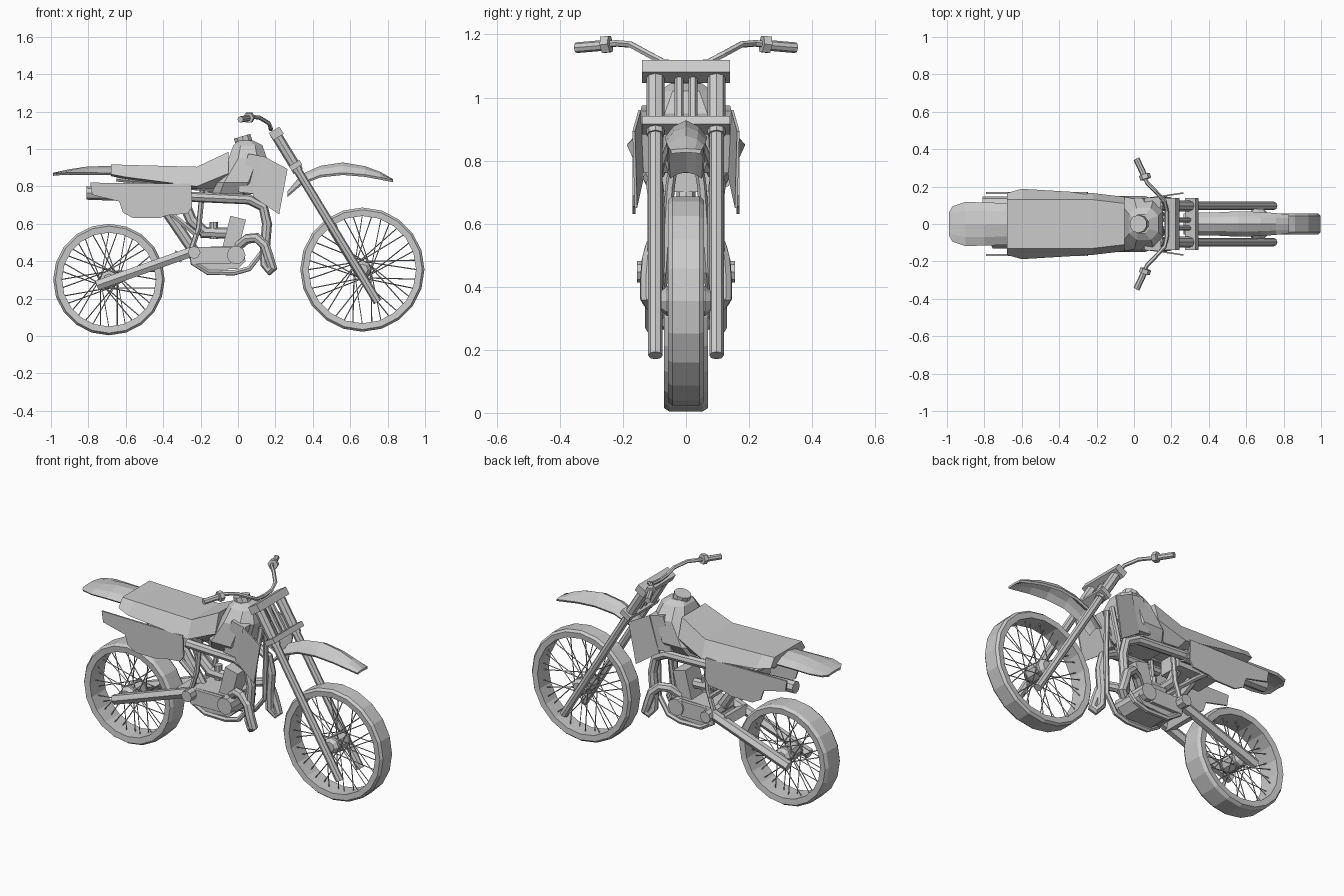
import bpy, bmesh, math
from mathutils import Matrix

if "Cube" in bpy.data.objects:
    bpy.data.objects.remove(bpy.data.objects["Cube"], do_unlink=True)


def add(name, mesh, mirror=False):
    obj = bpy.data.objects.new(name, mesh)
    bpy.context.collection.objects.link(obj)
    if mirror:
        mod = obj.modifiers.new("Mirror", "MIRROR")
        mod.use_axis = (False, True, False)
        mod.use_mirror_merge = False
    return obj


def loft(name, rings, cyclic=False, mirror=False):
    """Skin a list of equal rings, capped unless cyclic."""
    bm = bmesh.new()
    rows = [[bm.verts.new(p) for p in ring] for ring in rings]
    n = len(rows[0])
    pairs = list(zip(rows, rows[1:]))
    if cyclic:
        pairs.append((rows[-1], rows[0]))
    else:
        bm.faces.new(rows[0])
        bm.faces.new(rows[-1])
    for a, b in pairs:
        for i in range(n):
            j = (i + 1) % n
            bm.faces.new((a[i], a[j], b[j], b[i]))
    bmesh.ops.recalc_face_normals(bm, faces=bm.faces)
    mesh = bpy.data.meshes.new(name)
    bm.to_mesh(mesh)
    bm.free()
    return add(name, mesh, mirror)


def prism(name, outline, y0, y1, slope=0, mirror=False):
    """Side outline in x, z given thickness along y, optionally flared with x."""
    return loft(name, [[(x, y + slope * x, z) for x, z in outline] for y in (y0, y1)], mirror=mirror)


def tubes(name, paths, r, res=2, mirror=False):
    """Capped round tubes along polylines, turned to mesh."""
    curve = bpy.data.curves.new(name, "CURVE")
    curve.dimensions = "3D"
    curve.bevel_depth = r
    curve.bevel_resolution = res
    curve.use_fill_caps = True
    for path in paths:
        spline = curve.splines.new("POLY")
        spline.points.add(len(path) - 1)
        for point, co in zip(spline.points, path):
            point.co = (*co, 1)
    temp = bpy.data.objects.new(name + "_path", curve)
    bpy.context.collection.objects.link(temp)
    deps = bpy.context.evaluated_depsgraph_get()
    mesh = bpy.data.meshes.new_from_object(temp.evaluated_get(deps))
    bpy.data.objects.remove(temp, do_unlink=True)
    for poly in mesh.polygons:
        poly.use_smooth = False
    return add(name, mesh, mirror)


def crossbar(name, x, z, half, r, res=2):
    return tubes(name, [[(x, -half, z), (x, half, z)]], r, res)


def box(name, centre, size, tilt=0):
    bm = bmesh.new()
    bmesh.ops.create_cube(bm, size=1)
    m = Matrix.Translation(centre) @ Matrix.Rotation(tilt, 4, "Y") @ Matrix.Diagonal((*size, 1))
    bmesh.ops.transform(bm, matrix=m, verts=bm.verts)
    mesh = bpy.data.meshes.new(name)
    bm.to_mesh(mesh)
    bm.free()
    return add(name, mesh)


def fender(name, stations, thick=0.012):
    """Arched strip: each station is x, crown z, half width, edge drop."""
    rings = []
    for x, z, w, drop in stations:
        outer = [(x, w * t, z - drop * t * t) for t in (-1, -0.6, 0, 0.6, 1)]
        inner = [(x, y * 0.9, q - thick) for x, y, q in reversed(outer)]
        rings.append(outer + inner)
    return loft(name, rings)


def wheel(prefix, x, z, radius, half, depth):
    # Tyre and rim band
    section = [(radius, half * 0.75), (radius - 0.012, half), (radius - depth, half * 0.95),
               (radius - depth, -half * 0.95), (radius - 0.012, -half), (radius, -half * 0.75)]
    rings = []
    for i in range(20):
        a = math.tau * i / 20
        rings.append([(x + r * math.cos(a), y, z + r * math.sin(a)) for r, y in section])
    loft(prefix + "_tyre", rings, cyclic=True)
    # Crossed spokes, alternating hub flange and lean
    spokes = []
    for i in range(36):
        a = math.tau * i / 36
        lean = 1.2 if i % 4 < 2 else -1.2
        side = 0.045 if i % 2 else -0.045
        rim = radius - depth + 0.005
        spokes.append([(x + 0.045 * math.cos(a + lean), side, z + 0.045 * math.sin(a + lean)),
                       (x + rim * math.cos(a), side * 0.2, z + rim * math.sin(a))])
    tubes(prefix + "_spokes", spokes, 0.003, 0)
    # Hub tapering to its ends
    hub = []
    for y, r in ((-0.08, 0.03), (-0.06, 0.048), (0.06, 0.048), (0.08, 0.03)):
        hub.append([(x + r * math.cos(math.tau * k / 8), y, z + r * math.sin(math.tau * k / 8))
                    for k in range(8)])
    loft(prefix + "_hub", hub)


# Wheels
wheel("front_wheel", 0.665, 0.355, 0.332, 0.057, 0.045)
wheel("rear_wheel", -0.69, 0.302, 0.298, 0.07, 0.047)
crossbar("rear_axle", -0.7, 0.29, 0.1, 0.014, 1)

# Front fork, clamps and steering head
TILT = -math.atan2(0.545, 0.893)
tubes("fork_leg", [[(0.195, 0.097, 1.09), (0.747, 0.097, 0.182)]], 0.023, mirror=True)
tubes("fork_upper_sleeve", [[(0.195, 0.097, 1.09), (0.322, 0.097, 0.882)]], 0.029, mirror=True)
box("upper_clamp", (0.205, 0, 1.083), (0.065, 0.28, 0.045), TILT)
box("lower_clamp", (0.308, 0, 0.912), (0.065, 0.28, 0.03), TILT)
tubes("steering_stem", [[(0.195, 0.022, 1.08), (0.3, 0.022, 0.91)]], 0.014, 1, mirror=True)

# Handlebar, grips and lever mounts
bar = [(0.175, 0, 1.105), (0.175, 0.07, 1.112), (0.165, 0.12, 1.138),
       (0.115, 0.175, 1.168), (0.07, 0.22, 1.172), (0.02, 0.34, 1.16)]
tubes("handlebar", [bar], 0.011, 1, mirror=True)
tubes("grip", [[(0.052, 0.265, 1.165), (0.013, 0.348, 1.158)]], 0.017, mirror=True)
tubes("lever_mount", [[(0.063, 0.24, 1.17), (0.055, 0.265, 1.167)]], 0.03, 1, mirror=True)

# Fenders
fender("front_fender", [(0.265, 0.775, 0.055, 0.02), (0.34, 0.865, 0.06, 0.045),
                        (0.44, 0.91, 0.062, 0.05), (0.56, 0.928, 0.068, 0.055),
                        (0.68, 0.908, 0.064, 0.045), (0.76, 0.878, 0.058, 0.03),
                        (0.83, 0.838, 0.05, 0.004)])
fender("rear_fender", [(-0.99, 0.872, 0.06, 0.004), (-0.97, 0.877, 0.095, 0.006),
                       (-0.9, 0.892, 0.118, 0.018), (-0.8, 0.907, 0.115, 0.033),
                       (-0.6, 0.91, 0.11, 0.04)])

# Seat with flared lower flanks
seat = []
for x, top, w, mid, flare, low in [(-0.68, 0.918, 0.13, 0.865, 0.165, 0.855),
                                   (-0.6, 0.915, 0.13, 0.85, 0.188, 0.84),
                                   (-0.22, 0.905, 0.13, 0.8, 0.165, 0.785),
                                   (-0.05, 0.985, 0.11, 0.87, 0.145, 0.785)]:
    seat.append([(x, -w, top), (x, w, top), (x, flare, mid),
                 (x, w * 0.8, low), (x, -w * 0.8, low), (x, -flare, mid)])
loft("seat", seat)

# Tank and filler cap
tank = []
for z, back, front, w in [(0.76, -0.16, 0.09, 0.11), (0.82, -0.14, 0.12, 0.15),
                          (0.95, -0.05, 0.155, 0.135), (1.02, -0.025, 0.13, 0.085),
                          (1.045, 0, 0.08, 0.05)]:
    c = (front - back) * 0.25
    tank.append([(back, -w * 0.6, z), (back + c, -w, z), (front - c, -w, z), (front, -w * 0.5, z),
                 (front, w * 0.5, z), (front - c, w, z), (back + c, w, z), (back, w * 0.6, z)])
loft("fuel_tank", tank)
tubes("tank_cap", [[(0.035, 0, 1.025), (0.022, 0, 1.068)]], 0.048, 3)

# Radiators and shrouds
radiator = [(0, 0.77), (0.055, 0.975), (0.145, 0.958), (0.085, 0.76)]
prism("radiator", radiator, 0.08, 0.137, slope=0.05, mirror=True)
shroud = [(0.14, 0.96), (0.265, 0.893), (0.22, 0.65), (0.08, 0.745)]
prism("radiator_shroud", shroud, 0.122, 0.13, slope=0.15, mirror=True)

# Side number panels
panel = [(-0.79, 0.82), (-0.25, 0.815), (-0.245, 0.69), (-0.27, 0.655), (-0.38, 0.645), (-0.42, 0.63),
         (-0.56, 0.63), (-0.615, 0.66), (-0.635, 0.72), (-0.78, 0.755)]
prism("side_panel", panel, 0.16, 0.17, mirror=True)

# Silencer and symmetrical exhaust loops
tubes("silencer", [[(-0.81, 0.11, 0.765), (-0.25, 0.11, 0.745)]], 0.036)
loop = [(0, 0.05, 0.48), (0.05, 0.08, 0.52), (0.1, 0.105, 0.525), (0.145, 0.115, 0.485),
        (0.165, 0.12, 0.42), (0.185, 0.12, 0.365), (0.17, 0.112, 0.35), (0.145, 0.1, 0.385),
        (0.145, 0.095, 0.48), (0.155, 0.095, 0.6), (0.135, 0.095, 0.69), (0.06, 0.1, 0.73),
        (-0.26, 0.11, 0.745)]
tubes("exhaust_pipe", [loop], 0.027, mirror=True)

# Frame tubes
cradle = [(0.17, 0.02, 0.92), (0.15, 0.05, 0.72), (0.13, 0.07, 0.45), (0.06, 0.08, 0.36),
          (-0.02, 0.08, 0.338), (-0.16, 0.08, 0.34), (-0.24, 0.09, 0.39), (-0.25, 0.09, 0.46),
          (-0.21, 0.09, 0.58), (-0.19, 0.09, 0.78)]
tubes("frame_cradle", [cradle], 0.015, 1, mirror=True)
tubes("frame_rails", [[(0.15, 0.05, 0.85), (0.05, 0.08, 0.76), (-0.65, 0.08, 0.84)],
                      [(-0.22, 0.09, 0.54), (-0.34, 0.09, 0.64), (-0.58, 0.08, 0.82)]],
      0.015, 1, mirror=True)

# Swingarm and shock absorber
tubes("swingarm", [[(-0.24, 0.1, 0.453), (-0.755, 0.1, 0.27)]], 0.03, 1, mirror=True)
box("swingarm_bridge", (-0.32, 0, 0.425), (0.05, 0.2, 0.05), 0.34)
crossbar("swingarm_pivot", -0.235, 0.447, 0.155, 0.034)
tubes("shock_absorber", [[(-0.39, 0, 0.68), (-0.24, 0, 0.46)]], 0.03)

# Engine
case = [(-0.27, 0.42), (-0.25, 0.475), (-0.03, 0.48), (0.03, 0.46), (0.04, 0.4), (0, 0.36), (-0.17, 0.35)]
prism("crankcase", case, -0.085, 0.085)
crossbar("clutch_cover", -0.01, 0.433, 0.115, 0.05, 3)
box("gearbox_cover", (-0.14, 0, 0.43), (0.2, 0.21, 0.09))
box("engine_cylinder", (-0.02, 0, 0.55), (0.085, 0.13, 0.17), 0.25)
tubes("carburettor", [[(-0.06, 0, 0.55), (-0.2, 0, 0.555)]], 0.03)
tubes("carburettor_bowl", [[(-0.13, 0, 0.52), (-0.13, 0, 0.61)]], 0.022)
tubes("intake_hose", [[(-0.18, 0, 0.555), (-0.25, 0, 0.62), (-0.3, 0, 0.74)]], 0.03)
box("airbox", (-0.38, 0, 0.76), (0.26, 0.15, 0.12))
